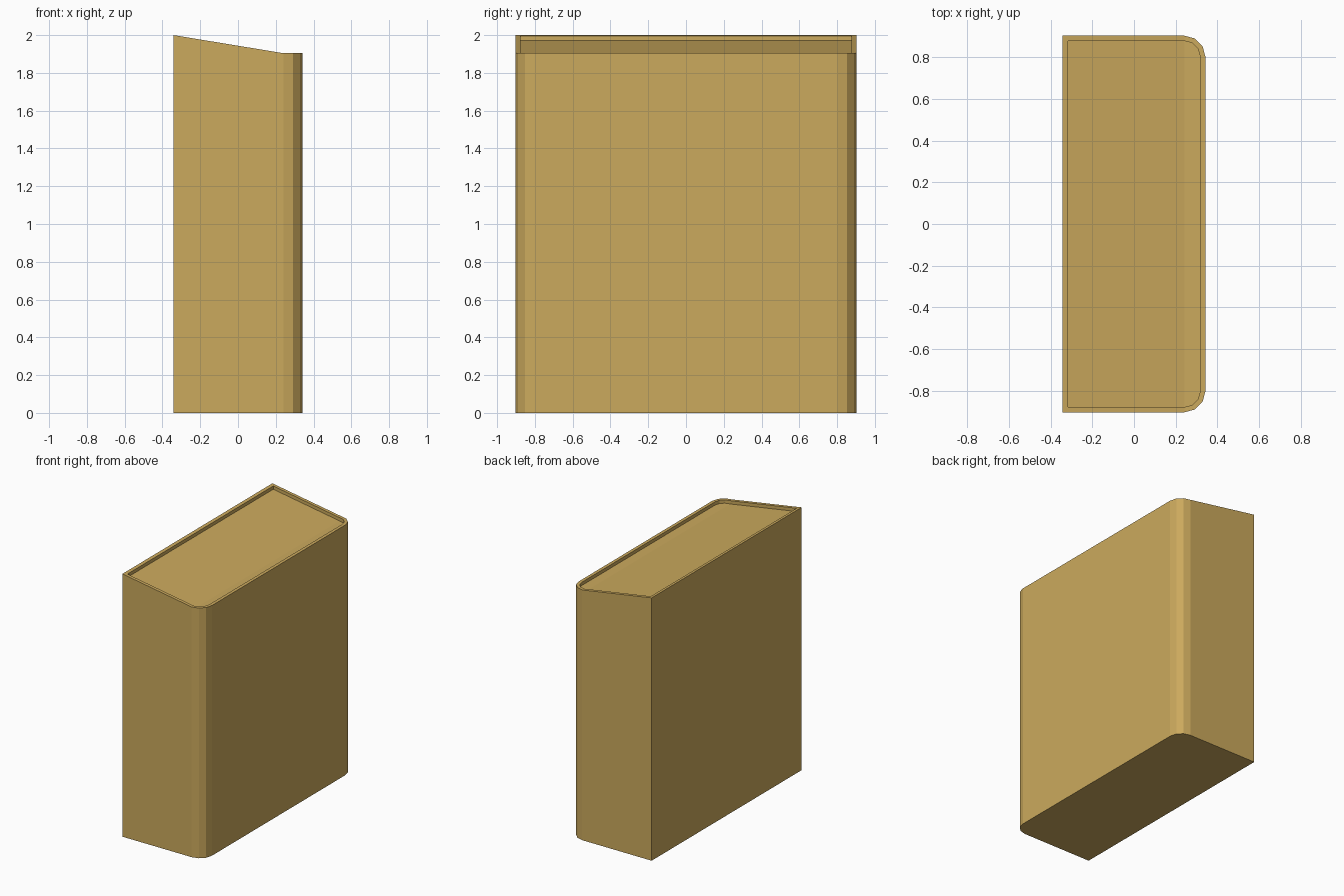
import bpy, bmesh
from math import sin, cos, radians

if "Cube" in bpy.data.objects:
    bpy.data.objects.remove(bpy.data.objects["Cube"])

HX, HY = 0.342, 0.902          # half depth and half width
R, RIM, RECESS = 0.1, 0.025, 0.025
XC = HX - R                    # where the slope ends and the rounded corners begin


def top_z(x):
    # Sloped top that levels out along the rounded edge
    return 1.904 + 0.096 * max(0, (XC - x) / (XC + HX))


def outline(inset):
    # Square back corners, three-sided rounded front corners
    r = R - inset
    arc = [(XC + r * sin(radians(a)), HY - R + r * cos(radians(a))) for a in (0, 30, 60, 90)]
    half = [(-HX + inset, HY - inset)] + arc
    return [(x, -y) for x, y in half] + half[::-1]


bm = bmesh.new()


def ring(inset, height):
    return [bm.verts.new((x, y, height(x))) for x, y in outline(inset)]


# Base, outer rim edge, inner rim edge, recessed panel edge
rings = [ring(0, lambda x: 0), ring(0, top_z), ring(RIM, top_z),
         ring(RIM, lambda x: top_z(x) - RECESS)]
n = len(rings[0])
for a, b in zip(rings, rings[1:]):
    for i in range(n):
        j = (i + 1) % n
        bm.faces.new((a[i], a[j], b[j], b[i]))

# Underside and the two flat parts of the recessed panel
bm.faces.new(rings[0][::-1])
p = rings[3]
bm.faces.new((p[0], p[1], p[-2], p[-1]))
bm.faces.new(p[1:-1])
bmesh.ops.recalc_face_normals(bm, faces=bm.faces)

mesh = bpy.data.meshes.new("cabinet_body")
bm.to_mesh(mesh)
bm.free()
body = bpy.data.objects.new("cabinet_body", mesh)
bpy.context.collection.objects.link(body)

mat = bpy.data.materials.new("tan")
mat.diffuse_color = (0.6, 0.4, 0.11, 1)
mat.use_nodes = True
mat.node_tree.nodes["Principled BSDF"].inputs["Base Color"].default_value = mat.diffuse_color
mesh.materials.append(mat)
